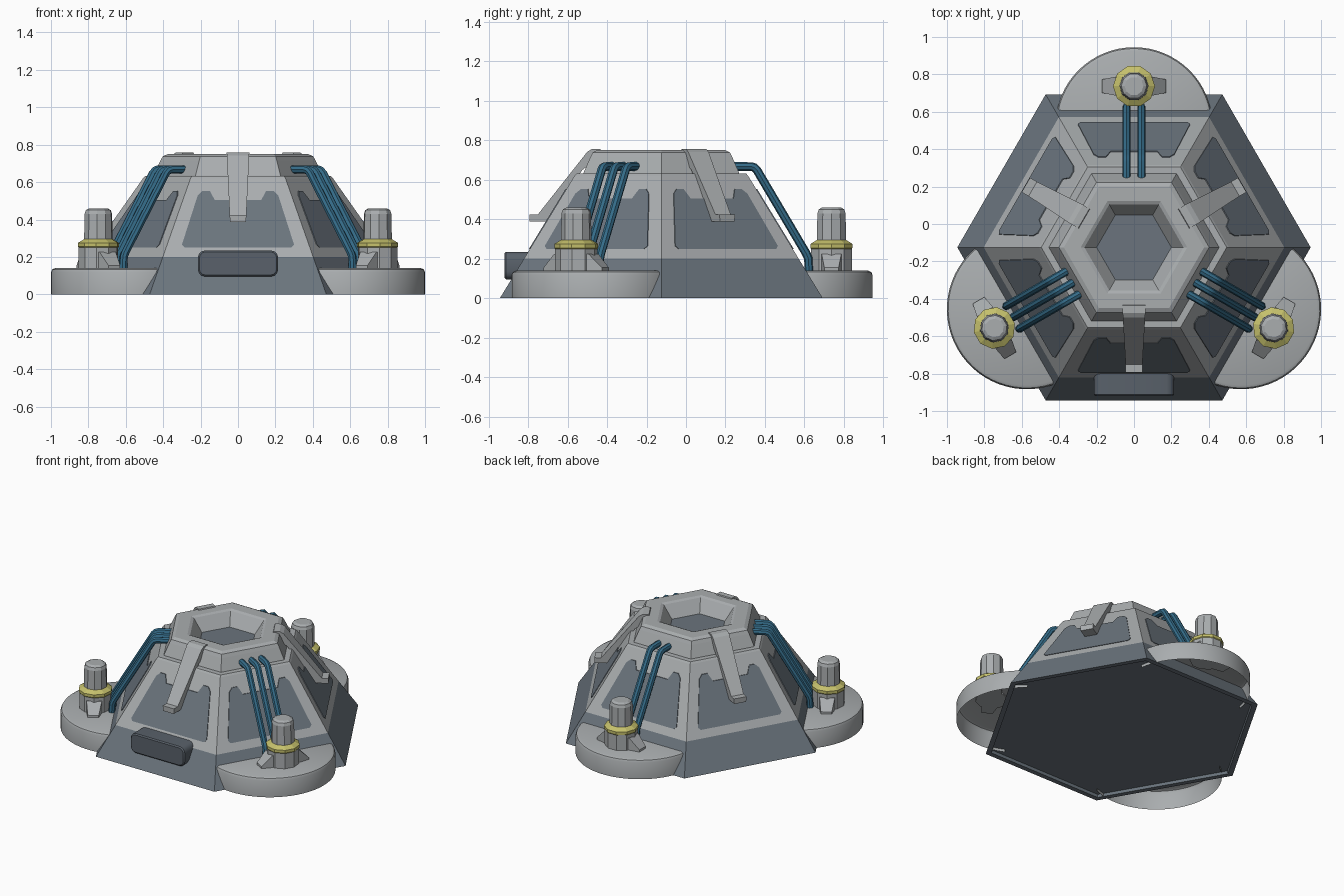
import bpy, bmesh, math
from mathutils import Matrix, Vector

if "Cube" in bpy.data.objects:
    bpy.data.objects.remove(bpy.data.objects["Cube"])

CY = -0.125  # hexagon axis lies slightly in front of the origin


def material(name, rgb):
    m = bpy.data.materials.new(name)
    m.diffuse_color = (*rgb, 1)
    m.use_nodes = True
    m.node_tree.nodes["Principled BSDF"].inputs["Base Color"].default_value = m.diffuse_color
    return m


GREY = material("light_grey", (0.40, 0.42, 0.43))
SLATE = material("slate_grey", (0.145, 0.175, 0.205))
DARK = material("dark_slate", (0.10, 0.12, 0.145))
BLUE = material("tube_blue", (0.035, 0.15, 0.25))
YELLOW = material("band_yellow", (0.56, 0.53, 0.15))


def frame(deg):
    """Local x = outwards, y = sideways, z = up, at one side of the hexagon."""
    return Matrix.Translation((0, CY, 0)) @ Matrix.Rotation(math.radians(deg), 4, 'Z')


def finish(name, bm, mats, mat=Matrix(), smooth=None, fix=True):
    if fix:
        bmesh.ops.recalc_face_normals(bm, faces=bm.faces)
    bm.transform(mat)
    me = bpy.data.meshes.new(name)
    bm.to_mesh(me)
    bm.free()
    ob = bpy.data.objects.new(name, me)
    bpy.context.collection.objects.link(ob)
    for m in mats:
        me.materials.append(m)
    if smooth:
        bpy.ops.object.select_all(action='DESELECT')
        ob.select_set(True)
        bpy.context.view_layer.objects.active = ob
        bpy.ops.object.shade_smooth_by_angle(angle=math.radians(smooth))
    return ob


def lathe(rings, n, centre=0.0, cap_start=True, cap_end=True, phase=0.0):
    """Stack of n-sided rings (radius, z, material index of the band above)."""
    bm = bmesh.new()
    loops = []
    for r, z, _ in rings:
        loops.append([bm.verts.new((centre + r * math.cos(phase + 2 * math.pi * i / n),
                                    r * math.sin(phase + 2 * math.pi * i / n), z))
                      for i in range(n)])
    for k in range(len(rings) - 1):
        for i in range(n):
            j = (i + 1) % n
            f = bm.faces.new((loops[k][i], loops[k][j], loops[k + 1][j], loops[k + 1][i]))
            f.material_index = rings[k][2]
    if cap_start:
        bm.faces.new(loops[0][::-1]).material_index = rings[0][2]
    if cap_end:
        bm.faces.new(loops[-1]).material_index = rings[-1][2]
    return bm


def prism(points_a, points_b):
    """Solid between two matching polygons."""
    bm = bmesh.new()
    a = [bm.verts.new(p) for p in points_a]
    b = [bm.verts.new(p) for p in points_b]
    bm.faces.new(a)
    bm.faces.new(b[::-1])
    for i in range(len(a)):
        j = (i + 1) % len(a)
        bm.faces.new((a[i], b[i], b[j], a[j]))
    return bm


def wall(z):
    """Distance of the sloping hull side from the axis."""
    return 0.818 - 0.61 * z


K = 2 / math.sqrt(3)  # side distance to corner radius

# Hull: slate skirt below, grey frame above, recessed underside
finish("hull", lathe([(0.90, 0.02, 1), (0.905, 0.0, 1), (wall(0) * K, 0.0, 1),
                      (wall(0.2) * K, 0.2, 0), (wall(0.62) * K, 0.62, 0),
                      (wall(0.62) * K - 0.012, 0.632, 0), (0.40, 0.634, 0)], 6),
       [GREY, SLATE], frame(0))

# Top collar with a hexagonal well
finish("top_collar", lathe([(0.46, 0.60, 0), (0.455, 0.635, 0), (0.415, 0.715, 0),
                            (0.402, 0.738, 0), (0.375, 0.75, 0), (0.285, 0.75, 0),
                            (0.265, 0.742, 0), (0.20, 0.655, 1)], 6, cap_start=False),
       [GREY, SLATE], frame(0))

# Notched panels on all six sides
outline = [(-0.30, 0.265), (-0.285, 0.25), (0.285, 0.25), (0.30, 0.265), (0.215, 0.53),
           (0.19, 0.553), (0.15, 0.553), (0.125, 0.505), (-0.125, 0.505),
           (-0.15, 0.553), (-0.19, 0.553), (-0.215, 0.53)]
for s in range(6):
    bm = prism([(wall(z) + 0.005, u, z) for u, z in outline],
               [(wall(z) - 0.003, u, z) for u, z in outline])
    finish(f"side_panel_{s}", bm, [SLATE], frame(30 + 60 * s))

# Braces on three sides: profile (distance, z), narrowing towards the foot
brace = [(0.30, 0.735), (0.31, 0.757), (0.35, 0.757), (0.375, 0.742), (0.625, 0.425),
         (0.668, 0.425), (0.668, 0.388), (0.58, 0.388), (0.40, 0.65), (0.33, 0.70)]


def half_width(z):
    return 0.043 + 0.017 * (z - 0.388) / 0.36


for s, deg in enumerate((-90, 30, 150)):
    bm = prism([(r, half_width(z), z) for r, z in brace],
               [(r, -half_width(z), z) for r, z in brace])
    finish(f"brace_{s}", bm, [GREY], frame(deg))


def tube(name, deg, offset):
    pts = [(0.34, 0.667), (0.455, 0.667), (0.472, 0.662), (0.485, 0.648),
           (0.735, 0.225), (0.745, 0.20), (0.748, 0.14)]
    cu = bpy.data.curves.new(name, 'CURVE')
    cu.dimensions = '3D'
    cu.bevel_depth = 0.022
    cu.bevel_resolution = 2
    sp = cu.splines.new('POLY')
    sp.points.add(len(pts) - 1)
    for p, (r, z) in zip(sp.points, pts):
        p.co = (*(frame(deg) @ Vector((r, offset, z))), 1)
    cu.materials.append(BLUE)
    ob = bpy.data.objects.new(name, cu)
    bpy.context.collection.objects.link(ob)
    bpy.ops.object.select_all(action='DESELECT')
    ob.select_set(True)
    bpy.context.view_layer.objects.active = ob
    bpy.ops.object.convert(target='MESH')
    bpy.ops.object.shade_smooth_by_angle(angle=math.radians(40))


# Three feet: round pad, pylon, fins and tubes (the rear one is slightly smaller)
feet = [("rear", 90, 0.65, 0.42, (-0.04, 0.04)),
        ("right", -30, 0.661, 0.428, (-0.07, 0, 0.07)),
        ("left", 210, 0.661, 0.428, (-0.07, 0, 0.07))]
for side, deg, d, r, offsets in feet:
    # open-bottomed pad, trimmed where it enters the hull
    bm = lathe([(r, 0, 0), (r, 0.118, 0), (r - 0.007, 0.133, 0), (r - 0.022, 0.14, 0)],
               64, d, cap_start=False)
    bmesh.ops.bisect_plane(bm, geom=bm.verts[:] + bm.edges[:] + bm.faces[:],
                           plane_co=(0.70, 0, 0), plane_no=(1, 0, 0), clear_inner=True)
    finish(f"{side}_pad", bm, [GREY], frame(deg), smooth=30, fix=False)

    bm = lathe([(0.108, 0.13, 0), (0.108, 0.25, 1), (0.112, 0.255, 1), (0.112, 0.275, 1),
                (0.078, 0.295, 0), (0.075, 0.43, 0), (0.068, 0.45, 0), (0.05, 0.46, 0)],
               10, 0.862, phase=math.pi / 10)
    finish(f"{side}_pylon", bm, [GREY, YELLOW], frame(deg))

    for sgn in (-1, 1):
        fin = [(0.05, 0.13), (0.17, 0.13), (0.17, 0.155), (0.10, 0.225), (0.05, 0.225)]
        bm = prism([(0.862 + 0.06 - 0.2 * (u - 0.05), sgn * u, z) for u, z in fin],
                   [(0.862 - 0.06 + 0.2 * (u - 0.05), sgn * u, z) for u, z in fin])
        finish(f"{side}_pylon_fin_{sgn + 1}", bm, [GREY], frame(deg))

    for i, off in enumerate(offsets):
        tube(f"{side}_tube_{i}", deg, off)

# Rounded hatch box on the front skirt
corners = []
for cx, cz, start in ((0.175, 0.195, 0), (-0.175, 0.195, 90),
                      (-0.175, 0.135, 180), (0.175, 0.135, 270)):
    for k in range(4):
        a = math.radians(start + 30 * k)
        corners.append((cx + 0.04 * math.cos(a), cz + 0.04 * math.sin(a)))
bm = prism([(0.795, u, z) for u, z in corners], [(0.66, u, z) for u, z in corners])
bmesh.ops.bevel(bm, geom=[e for e in bm.edges if all(v.co.x > 0.79 for v in e.verts)],
                offset=0.008, segments=1, affect='EDGES')
finish("front_hatch", bm, [DARK], frame(-90), smooth=35)
